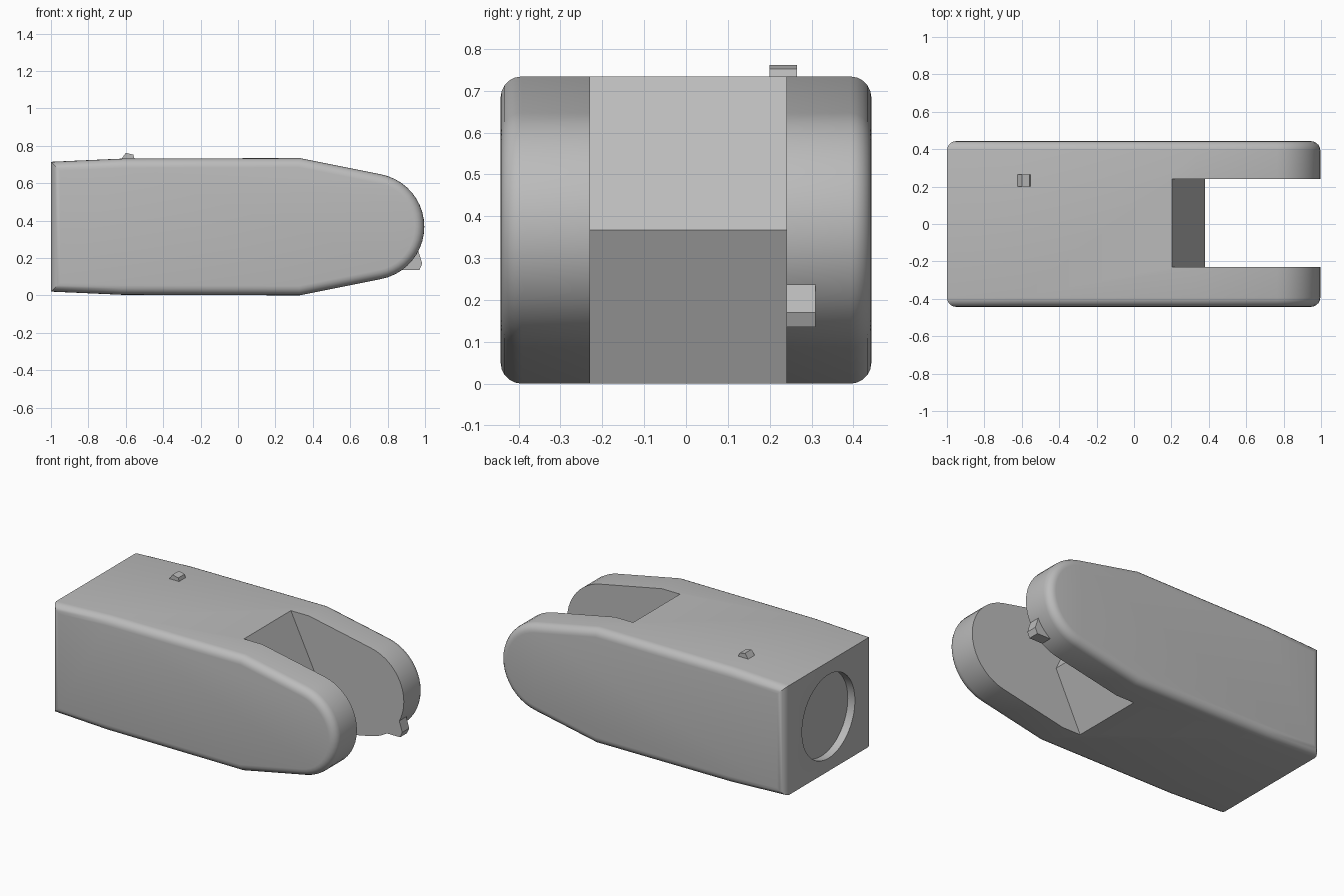
import bpy, bmesh, math
from mathutils import Matrix

cube = bpy.data.objects.get("Cube")
if cube:
    bpy.data.objects.remove(cube, do_unlink=True)

grey = bpy.data.materials.new("plain grey")
grey.use_nodes = True
grey.diffuse_color = (0.5, 0.5, 0.5, 1)
grey.node_tree.nodes["Principled BSDF"].inputs["Base Color"].default_value = (0.5, 0.5, 0.5, 1)

MID = 0.367  # height of the centre line


def finish(bm, name):
    bmesh.ops.recalc_face_normals(bm, faces=bm.faces[:])
    mesh = bpy.data.meshes.new(name)
    bm.to_mesh(mesh)
    bm.free()
    mesh.materials.append(grey)
    obj = bpy.data.objects.new(name, mesh)
    bpy.context.collection.objects.link(obj)
    return obj


def prism(profile, y0, y1):
    """Extrude an x-z outline from y0 to y1."""
    bm = bmesh.new()
    face = bm.faces.new([bm.verts.new((x, y0, z)) for x, z in profile])
    new = bmesh.ops.extrude_face_region(bm, geom=[face])["geom"]
    bmesh.ops.translate(bm, vec=(0, y1 - y0, 0),
                        verts=[v for v in new if isinstance(v, bmesh.types.BMVert)])
    bmesh.ops.recalc_face_normals(bm, faces=bm.faces[:])
    return bm


def cut(target, cutter):
    mod = target.modifiers.new("cut", 'BOOLEAN')
    mod.operation = 'DIFFERENCE'
    mod.solver = 'EXACT'
    mod.object = cutter
    bpy.context.view_layer.objects.active = target
    bpy.ops.object.modifier_apply(modifier=mod.name)
    bpy.data.objects.remove(cutter, do_unlink=True)


# Body: symmetric outline with a round nose, long side edges rounded over
upper = [(-1, 0.347), (-0.62, 0.364), (0.33, 0.367)]
arc = [math.radians(79 - 158 * i / 20) for i in range(21)]
nose = [(0.711 + 0.285 * math.cos(a), MID + 0.285 * math.sin(a)) for a in arc]
outline = ([(x, MID + h) for x, h in upper] + nose
           + [(x, MID - h) for x, h in reversed(upper)])
bm = prism(outline, -0.443, 0.443)
rims = [e for e in bm.edges if abs(e.verts[0].co.y - e.verts[1].co.y) < 0.001]
bmesh.ops.bevel(bm, geom=rims, offset=0.05, segments=5, profile=0.5, affect='EDGES')
body = finish(bm, "clevis_body")

# Slot between the prongs, with a wedge-shaped floor
slot = [(0.153, 0.837), (0.38, MID), (0.153, -0.103), (1.3, -0.103), (1.3, 0.837)]
cut(body, finish(prism(slot, -0.23, 0.24), "slot_cutter"))

# Shallow round socket in the flat end
bm = bmesh.new()
bmesh.ops.create_cone(bm, cap_ends=True, segments=64, radius1=0.265, radius2=0.265, depth=0.1,
                      matrix=Matrix.Translation((-1, 0, MID)) @ Matrix.Rotation(math.pi / 2, 4, 'Y'))
cut(body, finish(bm, "socket_cutter"))

bpy.ops.object.select_all(action='DESELECT')
body.select_set(True)
bpy.context.view_layer.objects.active = body
bpy.ops.object.shade_smooth_by_angle(angle=math.radians(25))

# Small lug on the nose of the left prong
lug = [(0.86, 0.135), (0.97, 0.135), (0.985, 0.17), (0.96, 0.25), (0.9, 0.25)]
finish(prism(lug, 0.24, 0.31), "nose_lug")

# Small spur on the top face
spur = [(-0.63, 0.72), (-0.55, 0.72), (-0.56, 0.752), (-0.6, 0.762)]
finish(prism(spur, 0.2, 0.265), "top_spur")
